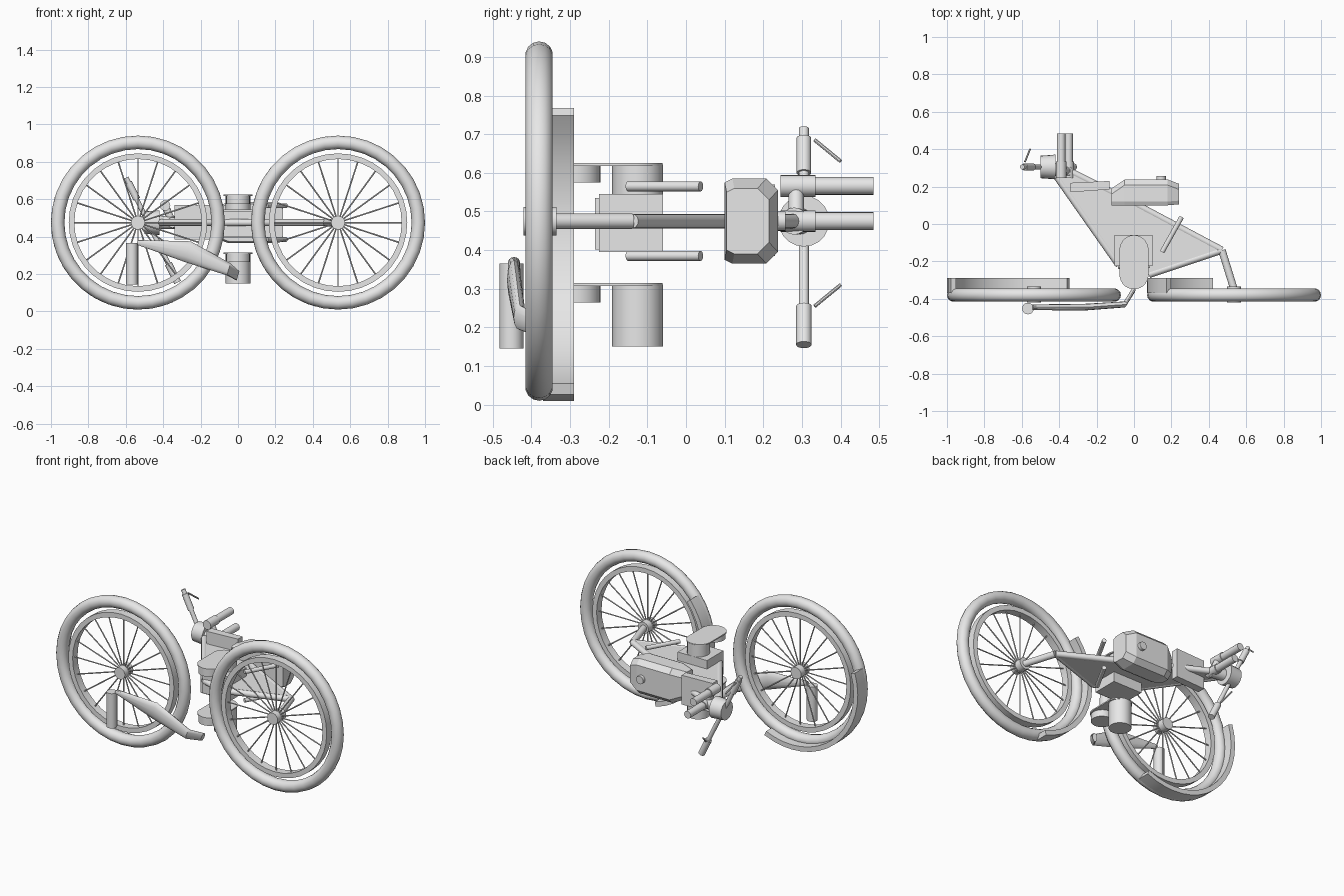
import bpy, bmesh, math
from mathutils import Vector

cube = bpy.data.objects.get("Cube")
if cube:
    bpy.data.objects.remove(cube)

grey = bpy.data.materials.new("light_grey")
grey.use_nodes = True
grey.diffuse_color = (0.8, 0.8, 0.8, 1)
grey.node_tree.nodes["Principled BSDF"].inputs["Base Color"].default_value = (0.8, 0.8, 0.8, 1)

MID = 0.475      # middle plane of the bike
WHEEL_Y = -0.38


def finish(name, bm, smooth=True):
    bmesh.ops.recalc_face_normals(bm, faces=bm.faces)
    mesh = bpy.data.meshes.new(name)
    bm.to_mesh(mesh)
    bm.free()
    ob = bpy.data.objects.new(name, mesh)
    bpy.context.collection.objects.link(ob)
    mesh.materials.append(grey)
    if smooth:
        bpy.ops.object.select_all(action='DESELECT')
        ob.select_set(True)
        bpy.context.view_layer.objects.active = ob
        bpy.ops.object.shade_smooth_by_angle(angle=math.radians(35))
    return ob


def add_rod(bm, a, b, r, r2=None, sides=20):
    a, b = Vector(a), Vector(b)
    d = b - a
    m = d.to_track_quat('Z', 'Y').to_matrix().to_4x4()
    m.translation = (a + b) / 2
    bmesh.ops.create_cone(bm, cap_ends=True, segments=sides, radius1=r,
                          radius2=r if r2 is None else r2, depth=d.length, matrix=m)


def rod(name, a, b, r, r2=None, sides=20):
    bm = bmesh.new()
    add_rod(bm, a, b, r, r2, sides)
    return finish(name, bm)


def loft(name, rings, closed=False, smooth=True):
    """Skin rings of points, capped unless the loop of rings is closed."""
    bm = bmesh.new()
    vs = [[bm.verts.new(p) for p in ring] for ring in rings]
    n = len(vs[0])
    pairs = list(zip(vs, vs[1:])) + ([(vs[-1], vs[0])] if closed else [])
    for p, q in pairs:
        for i in range(n):
            j = (i + 1) % n
            bm.faces.new((p[i], p[j], q[j], q[i]))
    if not closed:
        bm.faces.new(vs[0])
        bm.faces.new(vs[-1])
    return finish(name, bm, smooth)


def plate(name, outline, z0, z1, smooth=False):
    return loft(name, [[(x, y, z) for x, y in outline] for z in (z0, z1)], smooth=smooth)


def box(name, x, y, z):
    return plate(name, [(x[0], y[0]), (x[1], y[0]), (x[1], y[1]), (x[0], y[1])], *z)


def sweep(name, cx, section, start, end, steps):
    """Turn a (radius, y) section about a wheel axle."""
    full = end - start >= 360
    rings = []
    for i in range(steps if full else steps + 1):
        t = math.radians(start + (end - start) * i / steps)
        rings.append([(cx + r * math.cos(t), y, MID + r * math.sin(t)) for r, y in section])
    return loft(name, rings, closed=full)


# Wheels: tyre, rim, hub, spokes
def wheel(side, cx):
    tyre = [(0.429 + 0.036 * math.cos(k * math.tau / 14),
             WHEEL_Y + 0.036 * math.sin(k * math.tau / 14)) for k in range(14)]
    sweep(side + "_tyre", cx, tyre, 0, 360, 36)
    a, b = WHEEL_Y - 0.025, WHEEL_Y + 0.025
    sweep(side + "_rim", cx, [(0.34, a), (0.37, a), (0.37, b), (0.34, b)], 0, 360, 36)
    rod(side + "_hub", (cx, -0.42, MID), (cx, -0.335, MID), 0.037)
    bm = bmesh.new()
    for k in range(20):
        t = k * math.tau / 20
        c, s = math.cos(t), math.sin(t)
        add_rod(bm, (cx + 0.03 * c, WHEEL_Y, MID + 0.03 * s),
                (cx + 0.36 * c, WHEEL_Y, MID + 0.36 * s), 0.004, sides=6)
    finish(side + "_spokes", bm)


wheel("right", -0.535)
wheel("left", 0.535)

# Mudguards
guard = [(0.435, -0.37), (0.465, -0.37), (0.465, -0.29), (0.435, -0.29)]
sweep("right_mudguard", -0.535, guard, 163, 294, 16)
sweep("left_mudguard", 0.535, guard, 141, 255, 14)

# Frame plate with edge tubes and the arm to the left hub
outline = [(-0.41, 0.25), (-0.34, 0.28), (0.0, 0.11), (0.47, -0.14), (0.08, -0.27), (-0.08, -0.22)]
plate("frame_plate", outline, MID - 0.016, MID + 0.016)
bm = bmesh.new()
for p, q in zip(outline[1:], outline[2:] + outline[:1]):
    add_rod(bm, (*p, MID), (*q, MID), 0.019, sides=12)
finish("frame_tubes", bm)
rod("swing_arm", (0.47, -0.14, MID), (0.535, -0.35, MID), 0.02)

# Tank with chamfered ends, filler cap
sections = [(-0.12, 0.10, 0.19, 0.085), (-0.05, 0.10, 0.238, 0.11),
            (0.18, 0.10, 0.238, 0.11), (0.24, 0.105, 0.215, 0.085)]
loft("tank", [[(x, y0, MID - w + 0.01), (x, y0 + 0.02, MID - w), (x, y1 - 0.03, MID - w),
               (x, y1, MID - w + 0.03), (x, y1, MID + w - 0.03), (x, y1 - 0.03, MID + w),
               (x, y0 + 0.02, MID + w), (x, y0, MID + w - 0.01)]
              for x, y0, y1, w in sections], smooth=False)
rod("filler_cap", (0.145, 0.21, MID), (0.145, 0.257, MID), 0.025)

# Small seat block
plate("seat_block", [(-0.34, 0.17), (-0.13, 0.185), (-0.13, 0.23), (-0.34, 0.22)], 0.385, 0.57)

# Engine block with side cover
box("engine_block", (-0.105, 0.1), (-0.225, -0.06), (0.395, 0.545))
box("engine_cover", (-0.085, 0.085), (-0.235, -0.2), (0.402, 0.535))

# Twin barrels under a long cap, repeated on both levels
for level, top in (("upper", 0.625), ("lower", 0.315)):
    cap = []
    for k in range(24):
        t = (k + 0.5) * math.tau / 24
        cap.append((0.077 * math.cos(t), 0.077 * math.sin(t) + (-0.137 if k < 12 else -0.272)))
    plate(level + "_cap", cap, top - 0.008, top, smooth=True)
    rod(level + "_main_barrel", (0, -0.125, top - 0.165), (0, -0.125, top - 0.004), 0.066)
    rod(level + "_small_barrel", (0, -0.285, top - 0.05), (0, -0.285, top - 0.004), 0.064)

# Rear struts
for side, s in (("upper", 1), ("lower", -1)):
    z = MID + 0.09 * s
    rod(side + "_strut", (0.15, -0.15, z), (0.255, 0.038, z), 0.013)

# Flattened side pipe and the upright drum at its end
pipe = [(-0.54, -0.445, 0.37, 0.012, 0.015), (-0.27, -0.445, 0.32, 0.055, 0.018),
        (-0.05, -0.43, 0.225, 0.032, 0.016), (0.0, -0.35, 0.19, 0.025, 0.018)]
rings = []
for x, y, z, h, w in pipe:
    rings.append([(x + 0.3 * h * math.cos(t), y + w * math.sin(t), z + h * math.cos(t))
                  for t in (k * math.tau / 12 for k in range(12))])
loft("side_pipe", rings)
rod("upright_drum", (-0.567, -0.452, 0.145), (-0.567, -0.452, 0.365), 0.031)

# Headlight
rod("headlight", (-0.5, 0.305, MID), (-0.42, 0.305, MID), 0.06, 0.066)
rod("headlight_mount", (-0.44, 0.295, MID), (-0.34, 0.28, MID), 0.035)

# Fork stubs with collars
for name, x, z in (("upper", -0.39, 0.566), ("middle", -0.35, MID)):
    rod(name + "_fork_tube", (x, 0.25, z), (x, 0.485, z), 0.023)
    rod(name + "_fork_collar", (x, 0.245, z), (x, 0.335, z), 0.028)
rod("fork_bridge", (-0.39, 0.285, 0.566), (-0.35, 0.285, MID), 0.02)


# Handlebar, grips and levers along one slanted line
def bar_point(z, y=0.305):
    return (-0.48 - 0.49 * (z - MID), y, z)


rod("handlebar", bar_point(0.165), bar_point(0.715), 0.013)
rod("upper_grip", bar_point(0.6), bar_point(0.69), 0.019)
rod("lower_grip", bar_point(0.155), bar_point(0.255), 0.02)
rod("upper_lever", bar_point(0.685, 0.333), bar_point(0.63, 0.4), 0.005, sides=8)
rod("lower_lever", bar_point(0.255, 0.333), bar_point(0.31, 0.4), 0.005, sides=8)
